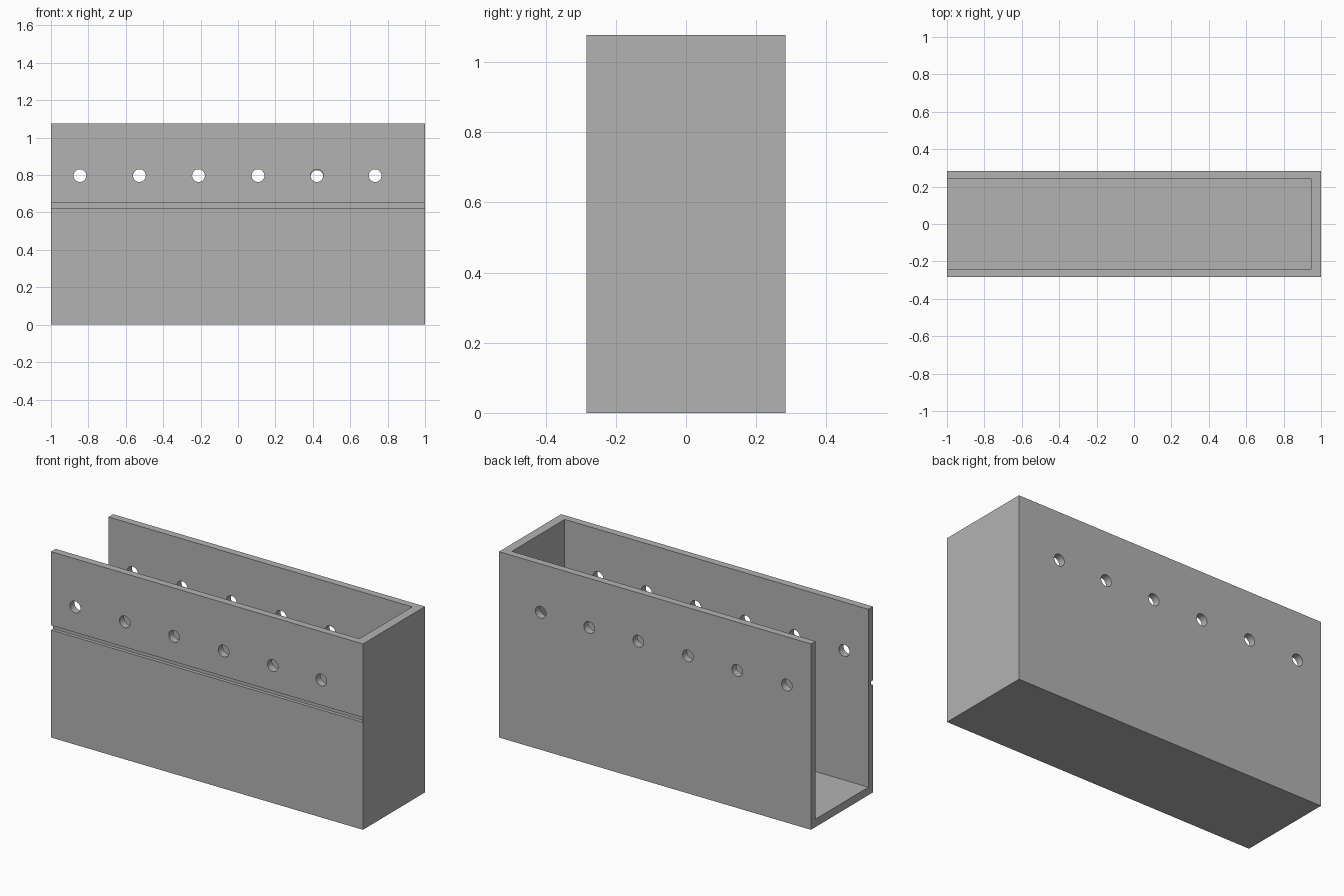
import bpy, math

if "Cube" in bpy.data.objects:
    bpy.data.objects.remove(bpy.data.objects["Cube"])

W, D, H = 1.0, 0.284, 1.077        # half length, half depth, height

grey = bpy.data.materials.new("plain grey")
grey.diffuse_color = (0.45, 0.45, 0.45, 1)
grey.use_nodes = True
grey.node_tree.nodes["Principled BSDF"].inputs["Base Color"].default_value = grey.diffuse_color


def box(name, lo, hi):
    """Axis-aligned box between two corners."""
    bpy.ops.mesh.primitive_cube_add(size=1, location=[(a + b) / 2 for a, b in zip(lo, hi)])
    ob = bpy.context.object
    ob.name = name
    ob.scale = [b - a for a, b in zip(lo, hi)]
    bpy.ops.object.transform_apply(location=True, rotation=True, scale=True)
    ob.data.materials.append(grey)
    return ob


def rod(name, x, z, y0, y1, r=0.034):
    """Cylinder along y, used to drill a wall."""
    bpy.ops.mesh.primitive_cylinder_add(vertices=32, radius=r, depth=y1 - y0,
                                        location=(x, (y0 + y1) / 2, z),
                                        rotation=(math.pi / 2, 0, 0))
    ob = bpy.context.object
    ob.name = name
    ob.data.materials.append(grey)
    return ob


# Outer block
body = box("open_channel_box", (-W, -D, 0), (W, D, H))

# Inner space, open at the top and the left end
cutters = [box("inner_cutter", (-W - 0.2, -0.242, 0.046), (0.947, 0.242, H + 0.2))]

# Shallow groove along the front wall, stopping just short of the right end
cutters.append(box("groove_cutter", (-W - 0.2, -D - 0.1, 0.623), (0.997, -D + 0.02, 0.65)))

# Row of holes through front and back walls
for x in (-0.845, -0.527, -0.211, 0.107, 0.422, 0.733):
    back_z = 0.792 if x == 0.422 else 0.797
    cutters.append(rod("front_hole_cutter", x, 0.797, -0.4, 0.0))
    cutters.append(rod("back_hole_cutter", x, back_z, 0.0, 0.4))

# Cut everything out of the block
for c in cutters:
    c.hide_render = True
    bpy.ops.object.select_all(action='DESELECT')
    body.select_set(True)
    bpy.context.view_layer.objects.active = body
    mod = body.modifiers.new("cut", 'BOOLEAN')
    mod.operation = 'DIFFERENCE'
    mod.solver = 'EXACT'
    mod.object = c
    bpy.ops.object.modifier_apply(modifier=mod.name)
    bpy.data.objects.remove(c, do_unlink=True)

# Smooth hole walls, sharp edges elsewhere
bpy.ops.object.shade_smooth_by_angle(angle=math.radians(30))
